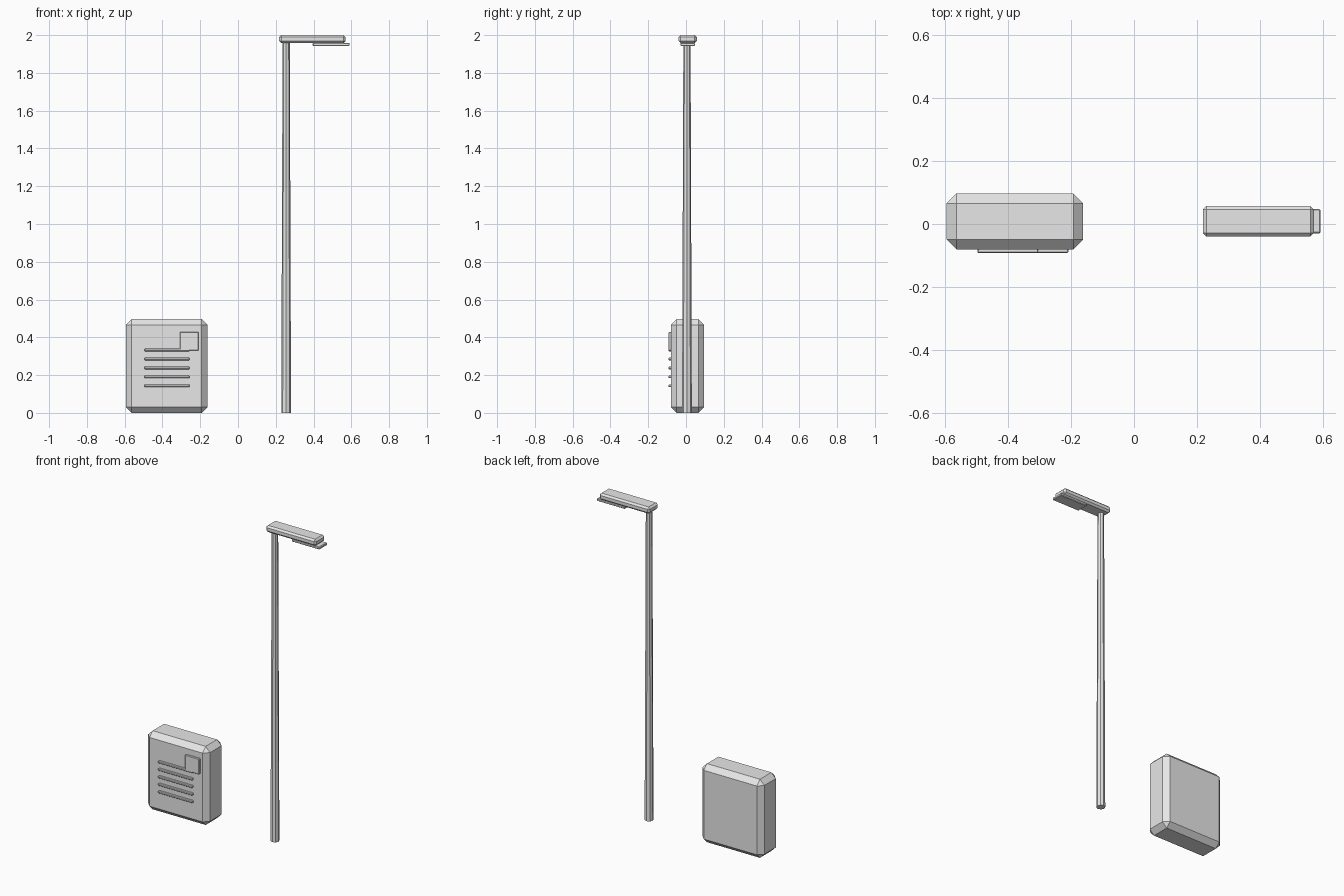
import bpy
import bmesh
from mathutils import Matrix, Vector

cube = bpy.data.objects.get("Cube")
if cube:
    bpy.data.objects.remove(cube, do_unlink=True)

# Single plain grey for every part
grey = bpy.data.materials.new("light_grey")
grey.use_nodes = True
grey.diffuse_color = (0.8, 0.8, 0.8, 1)
grey.node_tree.nodes["Principled BSDF"].inputs["Base Color"].default_value = (0.8, 0.8, 0.8, 1)


def finish(name, bm):
    mesh = bpy.data.meshes.new(name)
    bm.to_mesh(mesh)
    bm.free()
    mesh.materials.append(grey)
    obj = bpy.data.objects.new(name, mesh)
    bpy.context.collection.objects.link(obj)
    return obj


def chamfered_box(name, low, high, chamfer):
    """Box between two corners with a one-step chamfer on all edges."""
    low, high = Vector(low), Vector(high)
    bm = bmesh.new()
    bmesh.ops.create_cube(bm, size=1)
    bmesh.ops.scale(bm, vec=high - low, verts=bm.verts)
    bmesh.ops.translate(bm, vec=(low + high) / 2, verts=bm.verts)
    bmesh.ops.bevel(bm, geom=bm.edges[:], offset=chamfer, segments=1,
                    affect='EDGES', profile=0.5)
    return finish(name, bm)


# Cabinet with its front plate and louvre slats
chamfered_box("cabinet", (-0.594, -0.08, 0), (-0.161, 0.096, 0.497), 0.031)
chamfered_box("cabinet_plate", (-0.307, -0.092, 0.33), (-0.208, -0.075, 0.429), 0.003)
for i in range(5):
    z = 0.143 + i * 0.0475
    chamfered_box(f"cabinet_slat_{i + 1}", (-0.496, -0.092, z - 0.007),
                  (-0.256, -0.075, z + 0.007), 0.003)

# Tapered lamp pole
bm = bmesh.new()
bmesh.ops.create_cone(bm, cap_ends=True, segments=8, radius1=0.026, radius2=0.019,
                      depth=1.965, matrix=Matrix.Translation((0.255, 0.005, 0.9825)))
finish("lamp_pole", bm)

# Lamp head and the light panel beneath it
chamfered_box("lamp_head", (0.218, -0.039, 1.958), (0.57, 0.057, 2.0), 0.011)
chamfered_box("light_panel", (0.395, -0.03, 1.942), (0.591, 0.048, 1.959), 0.004)
